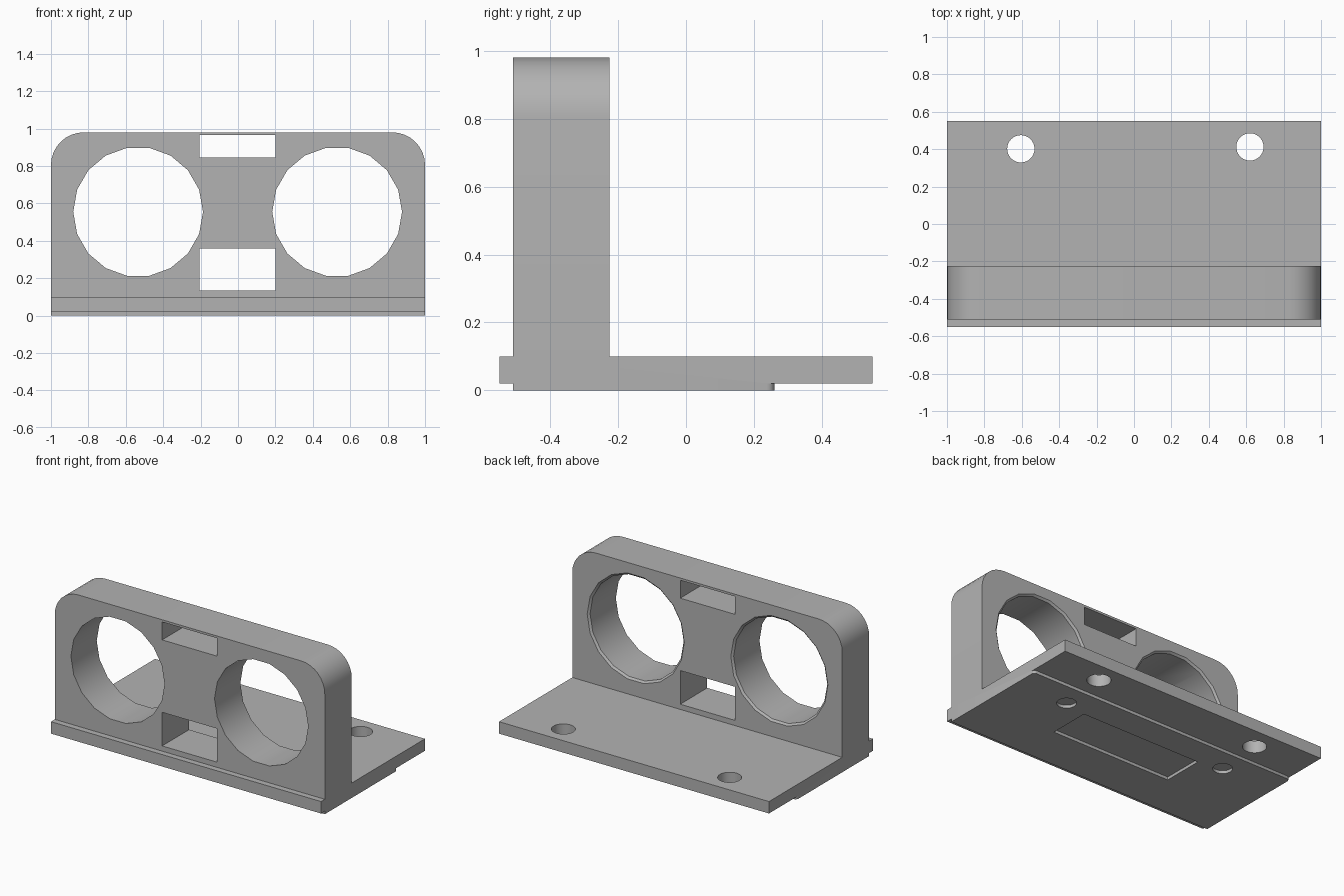
import bpy, bmesh
from math import sin, cos, pi
from mathutils import Vector

cube = bpy.data.objects.get("Cube")
if cube:
    bpy.data.objects.remove(cube, do_unlink=True)

grey = bpy.data.materials.new("plain_grey")
grey.use_nodes = True
colour = (0.45, 0.45, 0.45, 1)
grey.diffuse_color = colour
grey.node_tree.nodes["Principled BSDF"].inputs["Base Color"].default_value = colour


def loft(name, rings):
    """Closed solid through rings that have equal point counts."""
    bm = bmesh.new()
    loops = [[bm.verts.new(p) for p in ring] for ring in rings]
    n = len(loops[0])
    for a, b in zip(loops, loops[1:]):
        for i in range(n):
            j = (i + 1) % n
            bm.faces.new((a[i], a[j], b[j], b[i]))
    bm.faces.new(loops[0])
    bm.faces.new(loops[-1])
    bmesh.ops.recalc_face_normals(bm, faces=bm.faces)
    mesh = bpy.data.meshes.new(name)
    bm.to_mesh(mesh)
    bm.free()
    mesh.materials.append(grey)
    ob = bpy.data.objects.new(name, mesh)
    bpy.context.collection.objects.link(ob)
    return ob


def circle(centre, r, n, u, v):
    return [Vector(centre) + r * (cos(2 * pi * i / n) * u + sin(2 * pi * i / n) * v)
            for i in range(n)]


def box(name, x0, x1, y0, y1, z0, z1):
    corners = [(x0, y0), (x1, y0), (x1, y1), (x0, y1)]
    return loft(name, [[(x, y, z) for x, y in corners] for z in (z0, z1)])


X, Y, Z = Vector((1, 0, 0)), Vector((0, 1, 0)), Vector((0, 0, 1))

# Bracket body: side profile extruded across the width
FRONT, BACK, TOP = -0.51, -0.225, 0.98
profile = [(-0.55, 0.02), (FRONT, 0.02), (FRONT, 0), (0.26, 0), (0.26, 0.02),
           (0.55, 0.02), (0.55, 0.1), (BACK, 0.1), (BACK, TOP), (FRONT, TOP),
           (FRONT, 0.1), (-0.55, 0.1)]
bracket = loft("bracket", [[(x, y, z) for y, z in profile] for x in (-1, 1)])

# Rounded upper corners of the upright
bm = bmesh.new()
bm.from_mesh(bracket.data)
corners = [e for e in bm.edges
           if all(v.co.z > 0.97 for v in e.verts)
           and abs(e.verts[0].co.x - e.verts[1].co.x) < 0.01]
bmesh.ops.bevel(bm, geom=corners, offset=0.175, segments=8, profile=0.5,
                affect='EDGES')
bm.to_mesh(bracket.data)
bm.free()

cutters = []

# Two large bores with a small chamfer at the rear
for x in (-0.534, 0.53):
    steps = [(-0.7, 0.347), (BACK - 0.012, 0.347), (BACK, 0.36), (-0.1, 0.36)]
    cutters.append(loft("bore_cutter", [circle((x, y, 0.555), r, 18, X, Z)
                                        for y, r in steps]))

# Rectangular slots through the upright
for z0, z1 in ((0.845, 0.965), (0.135, 0.36)):
    cutters.append(box("slot_cutter", -0.205, 0.2, -0.7, -0.1, z0, z1))

# Screw holes, blind round recesses and the shallow underside pocket
for x, y, r, top in ((-0.605, 0.402, 0.073, 0.2), (0.62, 0.412, 0.073, 0.2),
                     (-0.605, 0.105, 0.06, 0.02), (0.615, 0.105, 0.06, 0.02)):
    cutters.append(loft("hole_cutter", [circle((x, y, z), r, 32, X, Y)
                                        for z in (-0.1, top)]))
cutters.append(box("pocket_cutter", -0.44, 0.45, -0.21, 0.07, -0.1, 0.02))

# Rounded rear corners of the bottom pad
for s in (-1, 1):
    r = 0.022
    arc = [(s * (1 - r + r * cos(a * pi / 8)), 0.26 - r + r * sin(a * pi / 8))
           for a in range(5)]
    outline = arc + [(s * (1 - r), 0.28), (s * 1.02, 0.28), (s * 1.02, 0.26 - r)]
    cutters.append(loft("corner_cutter", [[(x, y, z) for x, y in outline]
                                          for z in (-0.1, 0.02)]))

bpy.ops.object.select_all(action='DESELECT')
bpy.context.view_layer.objects.active = bracket
bracket.select_set(True)
for c in cutters:
    c.hide_render = True
    mod = bracket.modifiers.new("cut", 'BOOLEAN')
    mod.operation = 'DIFFERENCE'
    mod.solver = 'EXACT'
    mod.object = c
    bpy.ops.object.modifier_apply(modifier=mod.name)
    bpy.data.objects.remove(c, do_unlink=True)

bpy.ops.object.shade_smooth_by_angle(angle=pi / 6)
